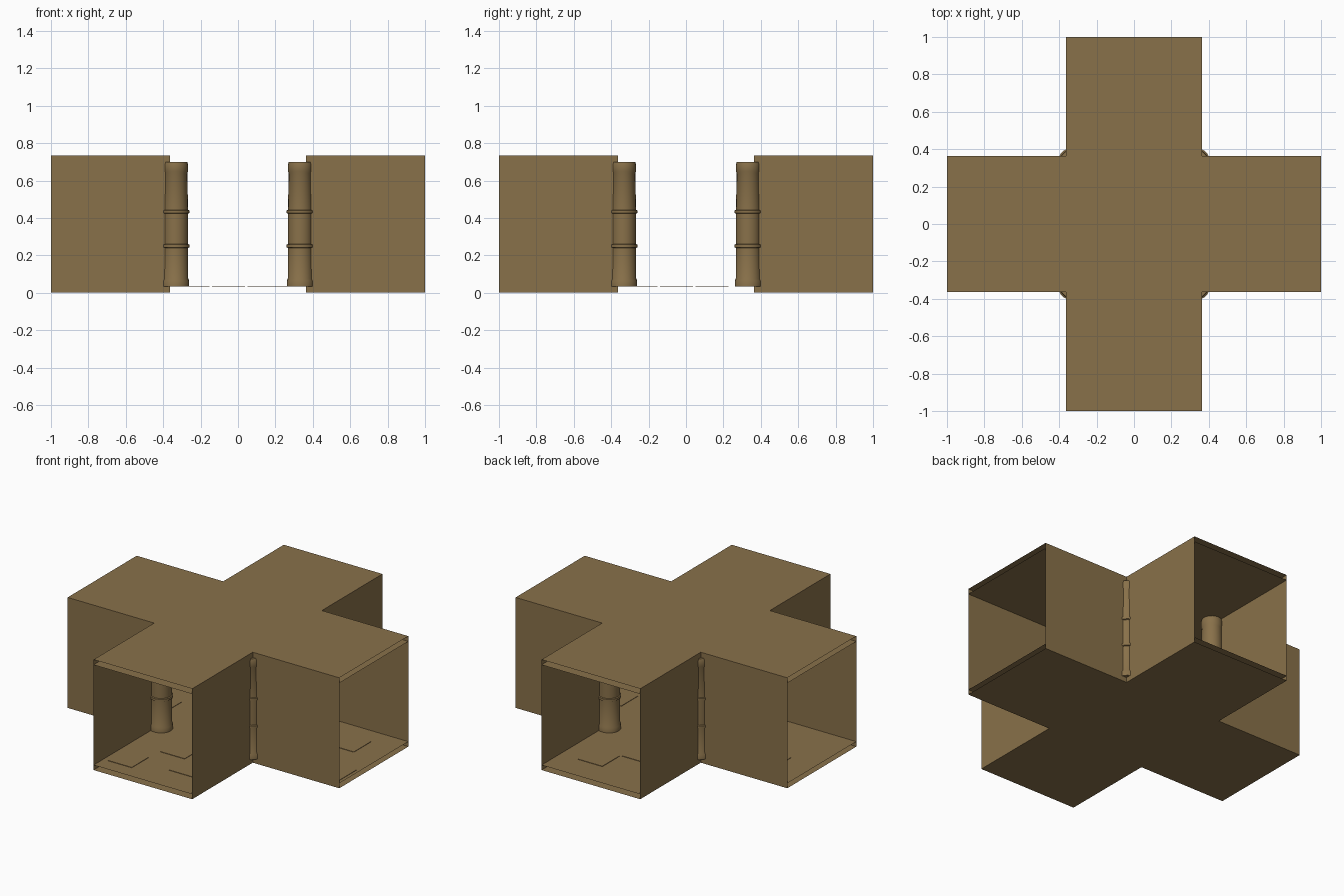
import bpy, bmesh, math

if "Cube" in bpy.data.objects:
    bpy.data.objects.remove(bpy.data.objects["Cube"])

H, W, L = 0.735, 0.363, 1.0      # height, half corridor width, half length
FLOOR, CEIL = 0.033, 0.70

brown = bpy.data.materials.new("earth_brown")
brown.diffuse_color = (0.25, 0.165, 0.068, 1)
brown.use_nodes = True
brown.node_tree.nodes["Principled BSDF"].inputs["Base Color"].default_value = brown.diffuse_color


def finish(bm, name, smooth=False):
    me = bpy.data.meshes.new(name)
    bm.to_mesh(me)
    bm.free()
    me.materials.append(brown)
    ob = bpy.data.objects.new(name, me)
    bpy.context.collection.objects.link(ob)
    if smooth:
        bpy.context.view_layer.objects.active = ob
        ob.select_set(True)
        bpy.ops.object.shade_smooth_by_angle(angle=math.radians(35))
        ob.select_set(False)
    return ob


# Plan outline: three points per arm, turned four times
outline = []
for k in range(4):
    c, s = round(math.cos(k * math.pi / 2)), round(math.sin(k * math.pi / 2))
    outline += [(x * c - y * s, x * s + y * c) for x, y in ((L, -W), (L, W), (W, W))]


def cross_sheet(name, z, up):
    bm = bmesh.new()
    f = bm.faces.new([bm.verts.new((x, y, z)) for x, y in outline])
    if not up:
        f.normal_flip()
    return finish(bm, name)


# Thin outer shell and the inner floor and ceiling sheets
cross_sheet("outer_base", 0, False)
cross_sheet("outer_roof", H, True)
cross_sheet("floor", FLOOR, True)
cross_sheet("ceiling", CEIL, False)

# Side walls, leaving the four arm ends open
bm = bmesh.new()
n = len(outline)
for i in range(n):
    if i % 3 == 0:
        continue
    a, b = outline[i], outline[(i + 1) % n]
    bm.faces.new([bm.verts.new(p) for p in
                  ((*a, 0), (*b, 0), (*b, H), (*a, H))])
bmesh.ops.remove_doubles(bm, verts=bm.verts, dist=1e-5)
finish(bm, "side_walls")

# Corner pillars: one turned profile (radius, height)
profile = [(0.072, FLOOR), (0.072, 0.065), (0.067, 0.075), (0.066, 0.24),
           (0.073, 0.243), (0.073, 0.257), (0.066, 0.26), (0.066, 0.423),
           (0.073, 0.426), (0.073, 0.44), (0.066, 0.443), (0.062, 0.64),
           (0.066, 0.65), (0.066, 0.685), (0.062, CEIL)]
SIDES = 20
for sx in (-1, 1):
    for sy in (-1, 1):
        bm = bmesh.new()
        rings = []
        for r, z in profile:
            rings.append([bm.verts.new((sx * 0.333 + r * math.cos(2 * math.pi * i / SIDES),
                                        sy * 0.333 + r * math.sin(2 * math.pi * i / SIDES), z))
                          for i in range(SIDES)])
        for lo, hi in zip(rings, rings[1:]):
            for i in range(SIDES):
                j = (i + 1) % SIDES
                bm.faces.new((lo[i], lo[j], hi[j], hi[i]))
        bm.faces.new(rings[-1])
        bm.faces.new(rings[0][::-1])
        finish(bm, "corner_pillar", True)

# Slightly raised paving slabs on the floor
T = 0.178
slabs = [(-0.14, -0.615), (0.05, -0.80), (0.10, -0.43), (-0.33, -0.90),
         (-0.14, 0.05), (0.05, -0.14), (0.45, -0.14), (0.64, 0.05), (0.80, -0.33),
         (-0.62, -0.14), (-0.81, 0.05), (-0.14, 0.44), (0.05, 0.63)]
bm = bmesh.new()
for x, y in slabs:
    low = [bm.verts.new((x + a * T, y + b * T, FLOOR))
           for a, b in ((0, 0), (1, 0), (1, 1), (0, 1))]
    top = [bm.verts.new((v.co.x, v.co.y, FLOOR + 0.003)) for v in low]
    bm.faces.new(top)
    for i in range(4):
        j = (i + 1) % 4
        bm.faces.new((low[i], low[j], top[j], top[i]))
finish(bm, "paving_slabs")
